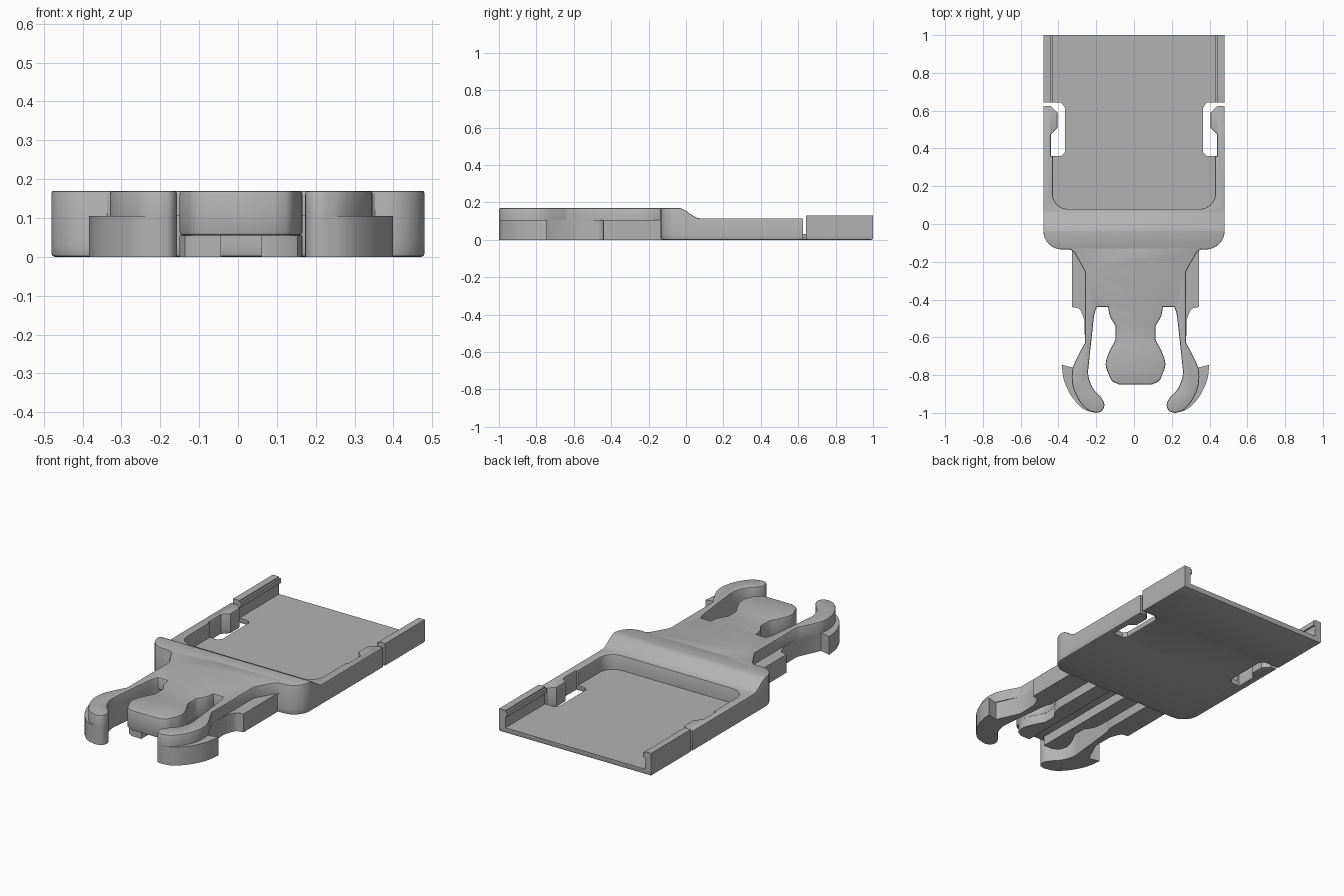
import bpy, bmesh
from math import sin, cos, radians
from mathutils import Vector

if "Cube" in bpy.data.objects:
    bpy.data.objects.remove(bpy.data.objects["Cube"])

grey = bpy.data.materials.new("grey_plastic")
grey.use_nodes = True
grey.diffuse_color = (0.45, 0.45, 0.45, 1)
grey.node_tree.nodes["Principled BSDF"].inputs["Base Color"].default_value = (0.45, 0.45, 0.45, 1)

CX = 0.008      # the clip sits slightly off the tray's centre line
FLOOR, STEP, TOP = 0.03, 0.105, 0.17


def curve(pts, n=4):
    """Smooth path through the points."""
    p = [Vector(q) for q in pts]
    p = [2 * p[0] - p[1]] + p + [2 * p[-1] - p[-2]]
    out = []
    for a, b, c, d in zip(p, p[1:], p[2:], p[3:]):
        for i in range(n):
            t = i / n
            q = 0.5 * (2 * b + (c - a) * t + (2 * a - 5 * b + 4 * c - d) * t * t
                       + (3 * b - a - 3 * c + d) * t ** 3)
            out.append((q.x, q.y))
    return out + [tuple(pts[-1])]


def arc(cx, cy, r, start, end, n=8):
    angles = [radians(start + (end - start) * i / n) for i in range(n + 1)]
    return [(cx + r * cos(a), cy + r * sin(a)) for a in angles]


def flip(pts):
    return [(-x, y) for x, y in reversed(pts)]


def mirrored(half):
    """Close a right-hand half outline into a symmetric one."""
    return half + flip([p for p in half if p[0] > 1e-5])


def prism(name, outline, z0, z1, bevel=0.0, side=1, shift=0.0, height=None, cuts=()):
    """Extrude a plan outline; optionally shape the top and round one rim."""
    bm = bmesh.new()
    bm.faces.new([bm.verts.new((x + shift, y, z0)) for x, y in outline])
    for y in cuts:
        bmesh.ops.bisect_plane(bm, geom=bm.verts[:] + bm.edges[:] + bm.faces[:],
                               plane_co=(0, y, 0), plane_no=(0, 1, 0))
    ext = bmesh.ops.extrude_face_region(bm, geom=bm.faces[:], use_keep_orig=True)
    top = [v for v in ext["geom"] if isinstance(v, bmesh.types.BMVert)]
    for v in top:
        v.co.z = height(v.co.y) if height else z1
    bmesh.ops.recalc_face_normals(bm, faces=bm.faces[:])
    bm.normal_update()
    if bevel:
        rim = [e for e in bm.edges
               if sorted(f.normal.z * side > 0.3 for f in e.link_faces) == [False, True]]
        bmesh.ops.bevel(bm, geom=rim, offset=bevel, segments=2, profile=0.5,
                        affect='EDGES', clamp_overlap=True)
    mesh = bpy.data.meshes.new(name)
    bm.to_mesh(mesh)
    bm.free()
    mesh.materials.append(grey)
    ob = bpy.data.objects.new(name, mesh)
    bpy.context.collection.objects.link(ob)
    bpy.ops.object.select_all(action='DESELECT')
    ob.select_set(True)
    bpy.context.view_layer.objects.active = ob
    bpy.ops.object.shade_smooth_by_angle(angle=radians(32))
    return ob


# Tray floor with side slots that free the two snap fingers
corner = [(0, -0.135)] + arc(0.38, -0.035, 0.1, -90, 0)
finger = [(0.48, 0.625), (0.44, 0.625), (0.405, 0.59), (0.405, 0.51), (0.44, 0.475), (0.44, 0.36)]
slot = [(0.385, 0.36), (0.365, 0.38), (0.365, 0.615), (0.385, 0.642), (0.48, 0.642)]
prism("tray_floor", mirrored(corner + finger + slot + [(0.48, 1), (0, 1)]),
      0, FLOOR, bevel=0.008, side=-1)


# Raised shoulder that slopes down into the side rails
def shoulder_height(y):
    t = min(max((y + 0.04) / 0.115, 0), 1)
    return TOP - 0.055 * t * t * (3 - 2 * t)


pocket = [(0.43, 0.36)] + arc(0.35, 0.16, 0.08, 0, -90) + [(0, 0.08)]
prism("shoulder_and_rails", mirrored(corner + finger + pocket), FLOOR, TOP, bevel=0.006,
      height=shoulder_height, cuts=[-0.04 + 0.0115 * i for i in range(11)])

# Rear rails with a small lip along the inner top edge
for name, s in (("left", 1), ("right", -1)):
    for part, inner, z0, z1 in (("rail", 0.44, FLOOR, 0.13), ("rail_lip", 0.43, 0.095, 0.122)):
        box = [(s * inner, 0.642), (s * 0.48, 0.642), (s * 0.48, 1), (s * inner, 1)]
        prism(f"{name}_rear_{part}", box, z0, z1)

# Shared clip outlines, right-hand half
arm_outer = curve([(0.268, -0.63), (0.305, -0.70), (0.334, -0.77), (0.334, -0.85),
                   (0.305, -0.925), (0.26, -0.98), (0.21, -1.0)])
arm_tip = curve([(0.21, -1.0), (0.178, -0.99), (0.165, -0.955), (0.185, -0.915),
                 (0.225, -0.87), (0.25, -0.80), (0.245, -0.72), (0.23, -0.58),
                 (0.218, -0.48), (0.205, -0.44)])[1:]
waist = curve([(0.145, -0.44), (0.135, -0.49), (0.105, -0.54)]) + [(0.105, -0.61)]
head = curve([(0.105, -0.61), (0.145, -0.69), (0.158, -0.745), (0.145, -0.79)])[1:]
nose = curve([(0.145, -0.79), (0.125, -0.83), (0.085, -0.85)])[1:]
tongue = waist + head + nose + [(0, -0.85)]

# Top plate: stem, both arms and the middle tongue
stem = [(0, -0.10), (0.35, -0.10), (0.345, -0.135), (0.325, -0.15), (0.268, -0.25)]
prism("clip_top_plate", mirrored(stem + arm_outer + arm_tip + tongue),
      STEP, TOP, bevel=0.008, shift=CX)

# Lower half of the middle tongue
prism("tongue_underside", mirrored([(0, -0.13), (0.145, -0.13)] + tongue),
      0.055, STEP, bevel=0.008, side=-1, shift=CX)

# Arms below the plate, with side guides and outward hooks; ribs under the tongue
guide = [(0.335, -0.13), (0.335, -0.44)] + curve([(0.335, -0.44), (0.295, -0.452), (0.27, -0.51)])[1:]
hook = [(0.268, -0.63), (0.328, -0.76), (0.345, -0.757)] + curve(
    [(0.391, -0.745), (0.378, -0.83), (0.337, -0.915), (0.275, -0.98), (0.21, -1.0)])
lower_arm = [(0.205, -0.13)] + guide + hook + arm_tip
rib = [(0.052, -0.13), (0.145, -0.13)] + waist + head + [(0.11, -0.81), (0.052, -0.81)]
for name, fn in (("left", list), ("right", flip)):
    prism(f"{name}_lower_arm", fn(lower_arm), 0, STEP, shift=CX)
    prism(f"{name}_tongue_rib", fn(rib), 0, 0.055, shift=CX)
